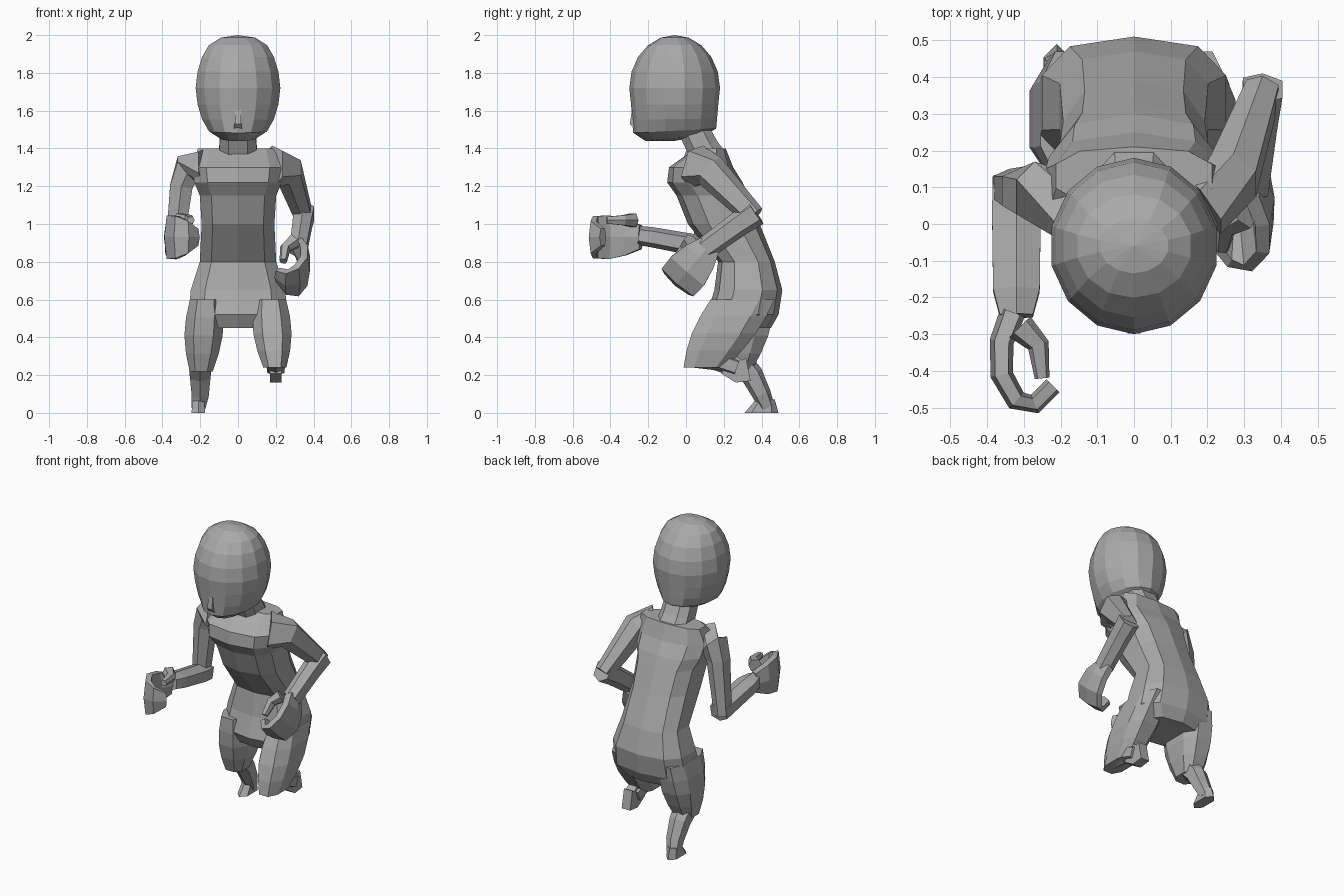
import bpy, bmesh
from math import cos, sin, pi, copysign
from mathutils import Vector

cube = bpy.data.objects.get("Cube")
if cube:
    bpy.data.objects.remove(cube)

colour = (.4, .4, .4, 1)
grey = bpy.data.materials.new("plain grey")
grey.use_nodes = True
grey.diffuse_color = colour
grey.node_tree.nodes["Principled BSDF"].inputs["Base Color"].default_value = colour


def finish(name, bm):
    """Turn a bmesh into a flat shaded grey object."""
    bmesh.ops.recalc_face_normals(bm, faces=bm.faces)
    mesh = bpy.data.meshes.new(name)
    bm.to_mesh(mesh)
    bm.free()
    mesh.materials.append(grey)
    bpy.context.collection.objects.link(bpy.data.objects.new(name, mesh))


def outline(sides, power=.75):
    """Corners of a rounded box section."""
    for i in range(sides):
        angle = 2 * pi * (i + .5) / sides
        c, s = cos(angle), sin(angle)
        yield copysign(abs(c) ** power, c), copysign(abs(s) ** power, s)


def skin(name, rings):
    """Bridge rings of points and cap both ends."""
    bm = bmesh.new()
    loops = [[bm.verts.new(point) for point in ring] for ring in rings]
    for low, high in zip(loops, loops[1:]):
        for i in range(len(low)):
            bm.faces.new((low[i - 1], low[i], high[i], high[i - 1]))
    bm.faces.new(loops[0])
    bm.faces.new(loops[-1])
    finish(name, bm)


def slices(name, rows, sides):
    """Stack of level rings: height, centre x, half width, centre y, half depth."""
    skin(name, [[(x + width * c, y + depth * s, z) for c, s in outline(sides)]
                for z, x, width, y, depth in rows])


def limb(name, points, start, end, flat=1, wide=(1, 0, 0), swell=0, sides=6):
    """Tapered tube along a path; flat thins it across the wide direction."""
    points = [Vector(p) for p in points]
    last = len(points) - 1
    rings = []
    for i, point in enumerate(points):
        t = i / last
        along = (points[min(i + 1, last)] - points[max(i - 1, 0)]).normalized()
        u = Vector(wide)
        u = (u - along * u.dot(along)).normalized()
        taper = start + (end - start) * t
        v = along.cross(u) * taper * flat
        u = u * (taper + swell * sin(pi * t))
        rings.append([point + u * c + v * s for c, s in outline(sides)])
    skin(name, rings)


# Head: a ball with a fuller crown and a long flat jaw
bm = bmesh.new()
bmesh.ops.create_uvsphere(bm, u_segments=14, v_segments=10, radius=1)
for vert in bm.verts:
    x, y, z = vert.co
    x *= 1 + .4 * z ** 4
    jaw = z ** 4 if z < 0 else 0
    y *= 1 + 1.3 * jaw
    z += .1 * y * jaw
    vert.co = (.23 * x, .24 * y - .06, .28 * z + 1.72)
finish("head", bm)

# Nose and neck
limb("nose", [(0, -.26, 1.7), (0, -.28, 1.53), (0, -.25, 1.51)], .015, .03, sides=4)
limb("neck", [(0, .13, 1.34), (0, .09, 1.4), (0, .04, 1.5)], .11, .1, flat=.85, sides=8)

# Torso: height, half width, centre y, half depth
torso = [(.45, .2, .3, .15), (.52, .27, .3, .19), (.65, .26, .33, .18), (.8, .21, .32, .15),
         (1, .2, .2, .19), (1.15, .21, .14, .19), (1.22, .24, .1, .2),
         (1.3, .25, .08, .17), (1.4, .22, .13, .08)]
slices("torso", [(z, 0, width, y, depth) for z, width, y, depth in torso], sides=10)


def thigh(name, side, knee_z, knee_y, knee_depth):
    """Blend from the hip section to the knee section, fuller in the middle."""
    rows = []
    for step in range(5):
        t = step / 4
        bulge = .03 * sin(pi * t)
        rows.append((.6 + (knee_z - .6) * t, side * (.17 + .025 * t), .09 - .025 * t + bulge,
                     .3 + (knee_y - .3) * t, .18 + (knee_depth - .18) * t + bulge))
    slices(name, rows, sides=8)


# Left leg swung forward with the shin trailing
thigh("left_thigh", 1, .24, .1, .12)
limb("left_shin", [(.2, .04, .3), (.2, .16, .28), (.2, .27, .24)], .06, .05)
limb("left_foot", [(.2, .22, .26), (.2, .28, .22), (.2, .33, .23)], .04, .04,
     flat=2, sides=4)

# Right leg standing
thigh("right_thigh", -1, .22, .27, .08)
limb("right_shin", [(-.2, .26, .3), (-.2, .35, .2), (-.2, .4, .1), (-.21, .43, .03)], .07, .04)
slices("right_foot", [(0, -.21, .04, .4, .09), (.07, -.21, .035, .42, .05)], sides=6)

# Arms
limb("left_upper_arm", [(.18, .06, 1.3), (.27, .13, 1.28), (.35, .36, 1.04)], .1, .05, flat=1.2)
limb("left_forearm", [(.35, .37, 1.06), (.34, .28, 1), (.32, .1, .87)], .06, .05, flat=1.2)
limb("right_upper_arm", [(-.18, .06, 1.3), (-.27, .09, 1.29), (-.3, .09, 1.2), (-.34, .1, .85)],
     .1, .05)
limb("right_forearm", [(-.33, .13, .87), (-.32, .04, .89), (-.32, -.18, .93), (-.32, -.25, .94)],
     .06, .05, swell=.02)


def hand(side, wrist, ahead, across):
    """Half closed hand: palm, fingers curling inward, and a thumb."""
    wrist, ahead, across = Vector(wrist), Vector(ahead), Vector(across)
    inward = Vector((-1, 0, 0)) if side == "left" else Vector((1, 0, 0))
    palm = [(0, 0), (.08, -.03), (.17, -.03), (.24, .01), (.25, .06), (.2, .11)]
    limb(side + "_palm", [wrist + ahead * a + inward * b for a, b in palm],
         .07, .05, flat=.5, wide=across, swell=.07)
    thumb = [(.04, .02), (.09, .07), (.18, .08)]
    limb(side + "_thumb", [wrist + ahead * a + inward * b + across * .09 for a, b in thumb],
         .04, .02, wide=across)


hand("left", (.32, .12, .88), (0, -.65, -.75), (0, -.75, .65))
hand("right", (-.33, -.24, .93), (0, -1, 0), (0, 0, 1))
